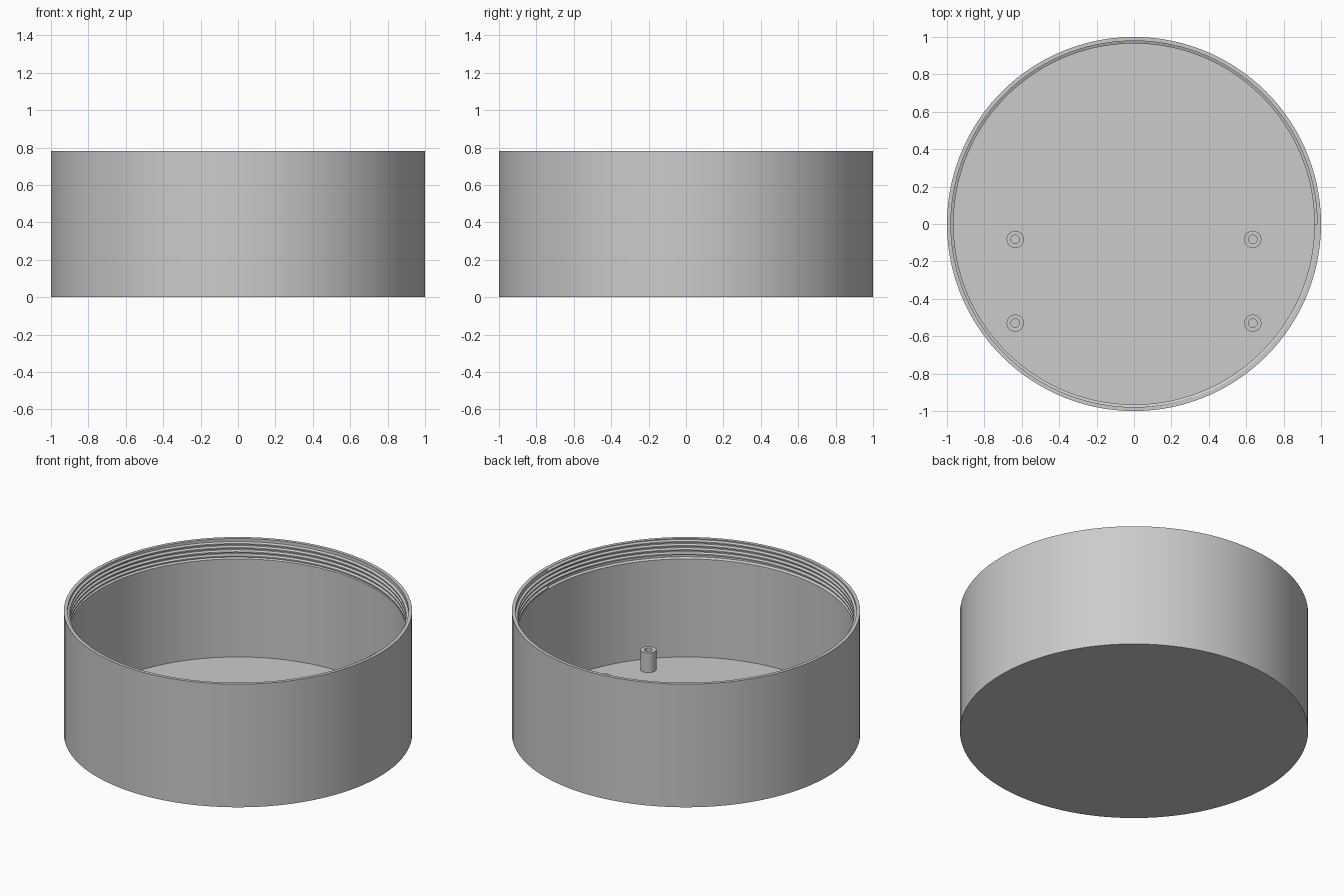
import bpy, bmesh, math
from mathutils import Vector

cube = bpy.data.objects.get("Cube")
if cube:
    bpy.data.objects.remove(cube, do_unlink=True)

HEIGHT, FLOOR, WALL_R, GROOVE_R = 0.78, 0.036, 0.966, 0.979
SEGMENTS = 120

grey = bpy.data.materials.new("plain grey")
grey.use_nodes = True
GREY = (0.6, 0.6, 0.6, 1)
grey.diffuse_color = GREY
grey.node_tree.nodes["Principled BSDF"].inputs["Base Color"].default_value = GREY


def finish(name, bm):
    """Turn a bmesh into a smooth shaded object with crisp edges."""
    bmesh.ops.remove_doubles(bm, verts=bm.verts, dist=0.0001)
    bmesh.ops.recalc_face_normals(bm, faces=bm.faces)
    mesh = bpy.data.meshes.new(name)
    bm.to_mesh(mesh)
    bm.free()
    mesh.materials.append(grey)
    obj = bpy.data.objects.new(name, mesh)
    bpy.context.collection.objects.link(obj)
    bpy.ops.object.select_all(action='DESELECT')
    obj.select_set(True)
    bpy.context.view_layer.objects.active = obj
    bpy.ops.object.shade_smooth_by_angle(angle=math.radians(25))
    return obj


def lathe(name, profile, steps, centre=(0, 0), closed=False):
    """Revolve (radius, z) points around a vertical axis."""
    bm = bmesh.new()
    x, y = centre
    verts = [bm.verts.new((x + r, y, z)) for r, z in profile]
    pairs = list(zip(verts, verts[1:]))
    if closed:
        pairs.append((verts[-1], verts[0]))
    edges = [bm.edges.new(p) for p in pairs]
    bmesh.ops.spin(bm, geom=verts + edges, cent=(x, y, 0), axis=(0, 0, 1),
                   angle=math.tau, steps=steps)
    return finish(name, bm)


# Cup body with a recessed band inside the rim for the thread
lathe("cup_body", [(0, 0), (1, 0), (1, HEIGHT), (GROOVE_R, HEIGHT),
                   (GROOVE_R, 0.665), (WALL_R, 0.657),
                   (WALL_R, FLOOR), (0, FLOOR)], SEGMENTS)

# Helical thread ridge
PITCH, TURNS, START = 0.026, 4, 0.664
section = [(GROOVE_R + 0.004, -0.012), (GROOVE_R + 0.004, 0.012),
           (WALL_R - 0.001, 0.004), (WALL_R - 0.001, -0.004)]
bm = bmesh.new()
rings = []
for i in range(SEGMENTS * TURNS + 1):
    a = math.tau * i / SEGMENTS
    z = START + PITCH * i / SEGMENTS
    rings.append([bm.verts.new((r * math.cos(a), r * math.sin(a), z + dz))
                  for r, dz in section])
for a, b in zip(rings, rings[1:]):
    for k in range(len(section)):
        n = (k + 1) % len(section)
        bm.faces.new((a[k], a[n], b[n], b[k]))
bm.faces.new(rings[0])
bm.faces.new(rings[-1])
finish("thread_ridge", bm)

# Four hollow screw posts on the floor
POST_TOP = 0.16
for side, x in (("left", 0.635), ("right", -0.635)):
    for end, y in (("front", -0.53), ("middle", -0.082)):
        lathe(f"screw_post_{end}_{side}",
              [(0.046, FLOOR - 0.004), (0.046, POST_TOP),
               (0.023, POST_TOP), (0.023, FLOOR - 0.004)],
              32, (x, y), closed=True)
